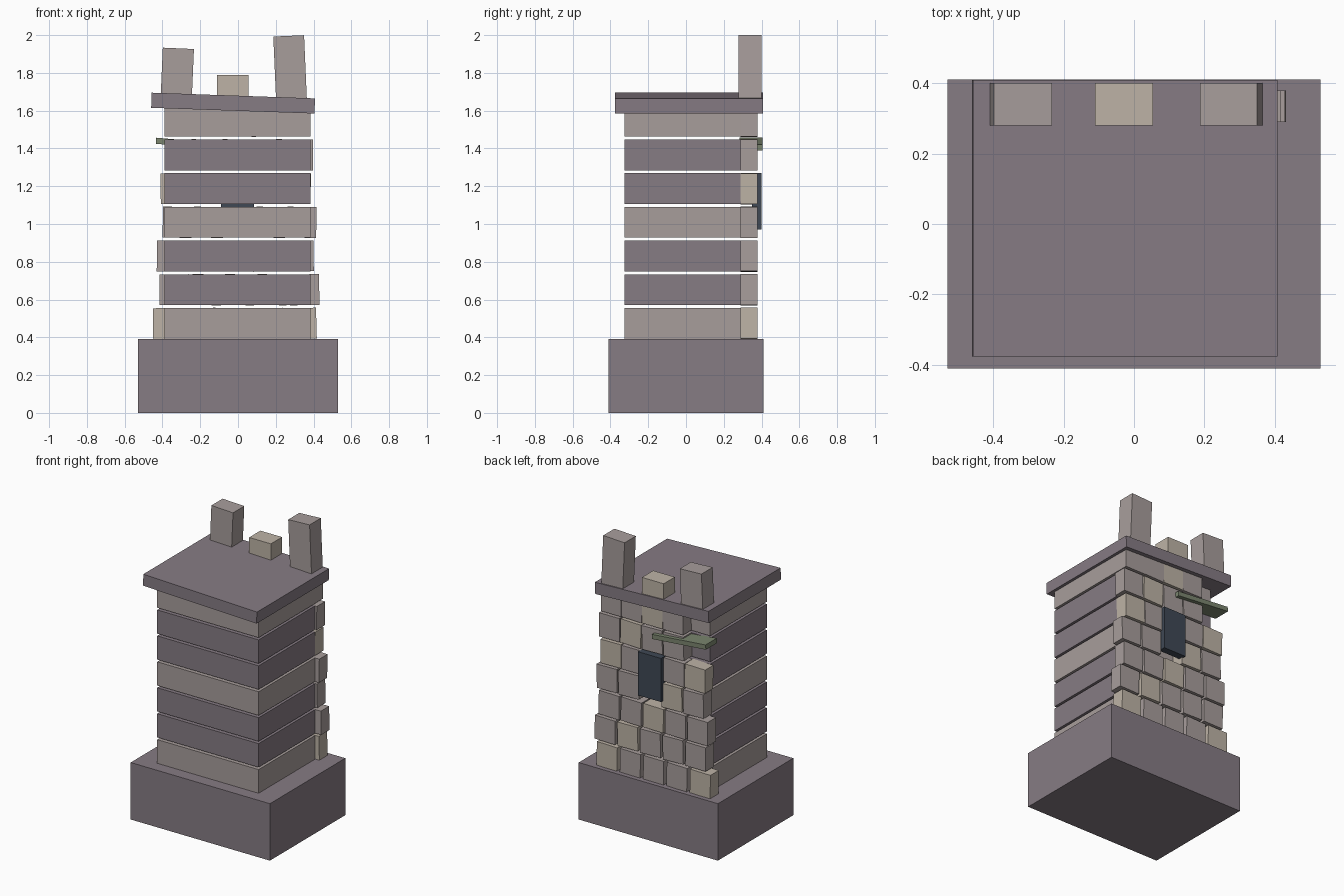
import bpy, math, random
from mathutils import Matrix

if "Cube" in bpy.data.objects:
    bpy.data.objects.remove(bpy.data.objects["Cube"])

random.seed(4)


def mat(name, rgb):
    m = bpy.data.materials.new(name)
    m.diffuse_color = (*rgb, 1)
    m.use_nodes = True
    m.node_tree.nodes["Principled BSDF"].inputs["Base Color"].default_value = m.diffuse_color
    return m


DARK = mat("dark_stone", (0.24, 0.20, 0.23))
MID = mat("mid_stone", (0.39, 0.34, 0.33))
TAN = mat("tan_stone", (0.51, 0.45, 0.38))
SLATE = mat("slate", (0.05, 0.065, 0.09))
MOSS = mat("mossy_wood", (0.20, 0.24, 0.16))


def box(name, center, size, material, tilt=0):
    """Box with full size, tilted about the y axis in degrees."""
    bpy.ops.mesh.primitive_cube_add(size=1, location=center,
                                    rotation=(0, math.radians(tilt), 0))
    ob = bpy.context.object
    ob.name = name
    ob.data.transform(Matrix.Diagonal((*size, 1)))
    ob.data.materials.append(material)
    return ob


# Plinth
box("plinth", (0, 0, 0.196), (1.06, 0.82, 0.392), DARK)

# Stacked wall courses with open joints
PITCH, HEIGHT = 0.1785, 0.163
for row in range(7):
    z = 0.392 + HEIGHT / 2 + row * PITCH
    box(f"wall_course_{row}", (-0.002, -0.017, z), (0.772, 0.615, HEIGHT),
        DARK if row % 3 else MID)

# Back facing stones: outer edges of each row, five stones per row
edges = [(-0.45, 0.415), (-0.415, 0.43), (-0.43, 0.40), (-0.398, 0.415),
         (-0.41, 0.385), (-0.41, 0.397), (-0.40, 0.383)]
missing = {(3, 2), (4, 2), (5, 0), (6, 0)}  # window opening and fallen stones
W = 0.155
for row, (left, right) in enumerate(edges):
    z = 0.392 + HEIGHT / 2 + row * PITCH
    step = (right - left - W) / 4
    for col in range(5):
        if (row, col) in missing:
            continue
        box(f"facing_stone_{row}_{col}", (left + W / 2 + col * step, 0.334, z),
            (W, 0.09, HEIGHT), MID if (row + col) % 4 else TAN,
            random.uniform(-1.8, 1.8))

# Window panel and leaning plank on the back
box("window_panel", (-0.002, 0.375, 1.12), (0.175, 0.05, 0.30), SLATE)
box("plank", (-0.23, 0.345, 1.423), (0.41, 0.122, 0.032), MOSS, 5)

# Tilted cap slab
box("cap_slab", (-0.026, 0.016, 1.64), (0.865, 0.785, 0.08), DARK, 2)

# Broken merlons along the back edge
box("left_merlon", (-0.322, 0.34, 1.785), (0.165, 0.122, 0.29), MID, 2.5)
box("middle_merlon", (-0.028, 0.34, 1.715), (0.165, 0.122, 0.15), TAN)
box("right_merlon", (0.276, 0.34, 1.82), (0.163, 0.122, 0.352), MID, -2.5)
